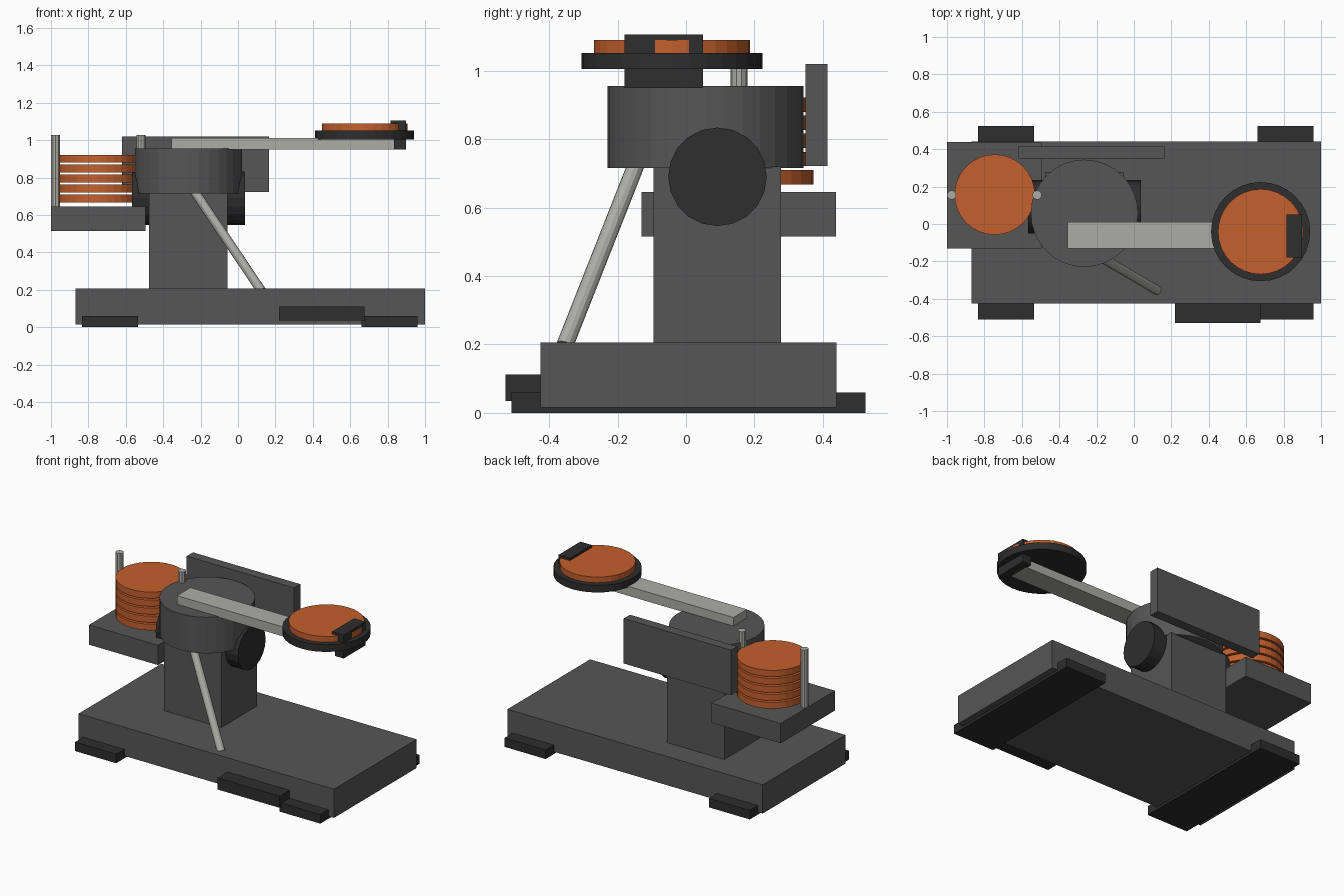
import bpy, bmesh
from mathutils import Vector, Matrix

if "Cube" in bpy.data.objects:
    bpy.data.objects.remove(bpy.data.objects["Cube"])


def material(name, srgb):
    lin = [((c / 255 + 0.055) / 1.055) ** 2.4 for c in srgb]
    m = bpy.data.materials.new(name)
    m.diffuse_color = (*lin, 1)
    m.use_nodes = True
    m.node_tree.nodes["Principled BSDF"].inputs["Base Color"].default_value = m.diffuse_color
    return m


GREY = material("body grey", (86, 86, 86))
DARK = material("dark rubber", (46, 46, 46))
LIGHT = material("light metal", (172, 172, 167))
ORANGE = material("orange", (196, 96, 45))


def finish(name, bm, mat):
    me = bpy.data.meshes.new(name)
    bm.to_mesh(me)
    bm.free()
    me.materials.append(mat)
    ob = bpy.data.objects.new(name, me)
    bpy.context.collection.objects.link(ob)
    return ob


def box(name, mat, x, y, z):
    """Box from (min, max) ranges on each axis."""
    bm = bmesh.new()
    size = [r[1] - r[0] for r in (x, y, z)]
    mid = [(r[0] + r[1]) / 2 for r in (x, y, z)]
    bmesh.ops.create_cube(bm, size=1,
                          matrix=Matrix.Translation(mid) @ Matrix.Diagonal((*size, 1)))
    return finish(name, bm, mat)


def rod(name, mat, start, end, radius, sides=32):
    """Cylinder running between two points."""
    a, b = Vector(start), Vector(end)
    turn = (b - a).to_track_quat('Z', 'Y').to_matrix().to_4x4()
    bm = bmesh.new()
    bmesh.ops.create_cone(bm, cap_ends=True, segments=sides, radius1=radius,
                          radius2=radius, depth=(b - a).length,
                          matrix=Matrix.Translation((a + b) / 2) @ turn)
    return finish(name, bm, mat)


# Base slab, two cross runners and the control box on the front edge
box("base", GREY, (-0.87, 1.0), (-0.425, 0.44), (0.016, 0.206))
for name, x in (("left_runner", -0.835), ("right_runner", 0.66)):
    box(name, DARK, (x, x + 0.3), (-0.51, 0.525), (0, 0.06))
box("control_box", DARK, (0.22, 0.675), (-0.528, -0.42), (0.035, 0.112))

# Column, drum and the cross motor under it
box("column", GREY, (-0.475, -0.055), (-0.095, 0.278), (0.2, 0.72))
rod("drum", GREY, (-0.265, 0.057, 0.716), (-0.265, 0.057, 0.955), 0.287)
rod("motor", DARK, (-0.567, 0.092, 0.69), (0.037, 0.092, 0.69), 0.144, 20)
box("back_panel", GREY, (-0.62, 0.166), (0.349, 0.414), (0.722, 1.02))

# Slanted brace from the base to the drum
rod("brace", LIGHT, (0.125, -0.355, 0.195), (-0.235, -0.144, 0.73), 0.025, 12)

# Magazine tray with its stack of discs and guide posts
box("tray", GREY, (-1.0, -0.495), (-0.13, 0.438), (0.515, 0.646))
for i in range(5):
    z = 0.668 + 0.053 * i
    rod(f"stacked_disc_{i + 1}", ORANGE, (-0.745, 0.157, z), (-0.745, 0.157, z + 0.042), 0.215)
for name, x in (("left_post", -0.975), ("right_post", -0.518)):
    rod(name, LIGHT, (x, 0.155, 0.62), (x, 0.155, 1.027), 0.025, 10)

# Arm carrying a round plate, one disc and a two-part clamp
box("arm", LIGHT, (-0.355, 0.84), (-0.13, 0.011), (0.95, 1.012))
rod("plate", DARK, (0.677, -0.041, 1.005), (0.677, -0.041, 1.052), 0.265)
rod("held_disc", ORANGE, (0.677, -0.041, 1.05), (0.677, -0.041, 1.09), 0.228)
box("clamp_top", DARK, (0.815, 0.899), (-0.179, 0.05), (1.045, 1.106))
box("clamp_bottom", DARK, (0.835, 0.899), (-0.179, 0.05), (0.95, 1.01))
